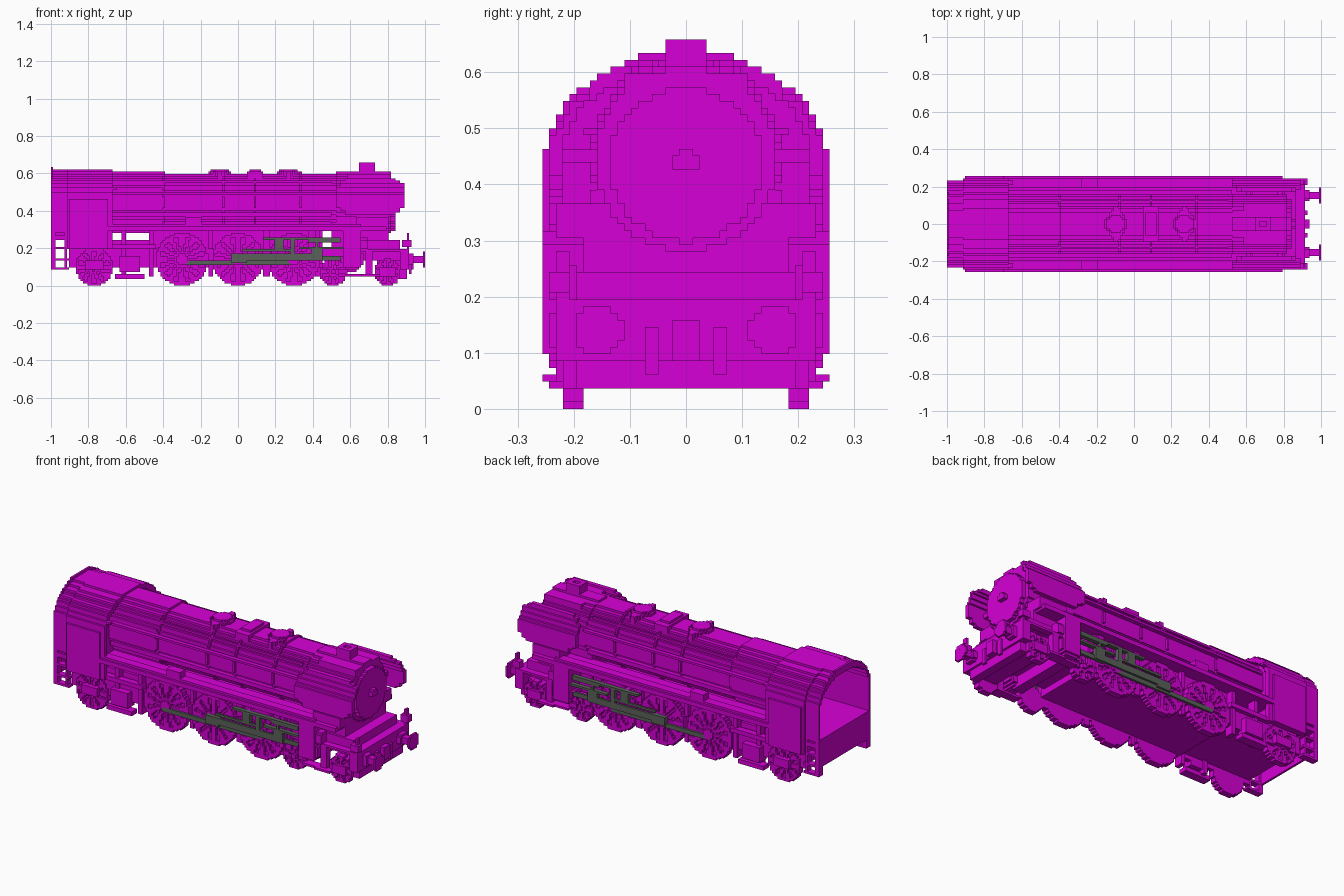
import bpy
import bmesh
import math
from mathutils import Matrix, Vector

default_cube = bpy.data.objects.get("Cube")
if default_cube:
    bpy.data.objects.remove(default_cube, do_unlink=True)

CELL = 2 / 164  # edge of one building block


def make_material(name, colour):
    material = bpy.data.materials.new(name)
    material.use_nodes = True
    material.diffuse_color = colour
    material.node_tree.nodes["Principled BSDF"].inputs["Base Color"].default_value = colour
    return material


magenta = make_material("magenta", (.68, 0, .68, 1))
steel = make_material("dark steel", (.1, .12, .1, 1))


def snap(value):
    return round(value / CELL) * CELL


def build(name, blocks, material=magenta, mirror=False):
    """Join axis-aligned blocks, each given as x, y and z ranges, into one object."""
    bm = bmesh.new()
    blocks = list(blocks)
    if mirror:
        blocks += [(x, (-y[1], -y[0]), z) for x, y, z in blocks]
    for spans in blocks:
        low = Vector([snap(span[0]) for span in spans])
        high = Vector([snap(span[1]) for span in spans])
        size = Vector([max(length, CELL) for length in high - low])
        placement = Matrix.Translation(low + size / 2) @ Matrix.Diagonal(size).to_4x4()
        bmesh.ops.create_cube(bm, size=1, matrix=placement)
    mesh = bpy.data.meshes.new(name)
    bm.to_mesh(mesh)
    bm.free()
    mesh.materials.append(material)
    part = bpy.data.objects.new(name, mesh)
    bpy.context.collection.objects.link(part)


def box(name, x, y, z):
    build(name, [(x, y, z)])


def pair(name, x, y, z, material=magenta):
    build(name, [(x, y, z)], material, mirror=True)


def stepped_runs(inside, across, up):
    """Yield merged cell runs of a stepped two-dimensional shape."""
    for row in range(round(up[0] / CELL), round(up[1] / CELL)):
        start = None
        first, last = round(across[0] / CELL), round(across[1] / CELL)
        for column in range(first, last + 1):
            filled = column < last and inside((column + .5) * CELL, (row + .5) * CELL)
            if filled and start is None:
                start = column
            elif not filled and start is not None:
                yield (start * CELL, column * CELL), (row * CELL, (row + 1) * CELL)
                start = None


def along_x(inside, x, up=(0, .7)):
    return [(x, y, z) for y, z in stepped_runs(inside, (-.3, .3), up)]


def along_y(inside, y):
    return [(x, y, z) for x, z in stepped_runs(inside, (-1, 1), (0, .7))]


def along_z(inside, z):
    return [(x, y, z) for x, y in stepped_runs(inside, (-1, 1), (-.3, .3))]


def disc(centre_a, centre_b, radius):
    return lambda a, b: math.hypot(a - centre_a, b - centre_b) < radius


# Boiler, firebox cladding, bands and smokebox
AXIS = .445
build("boiler", along_x(disc(0, AXIS, .157), (-.7, .55)))
build("firebox_cladding", along_x(disc(0, AXIS, .17), (-.7, -.4)))
build("smokebox", along_x(disc(0, AXIS, .163), (.53, .82)))
build("smokebox_door", along_x(disc(0, AXIS - .01, .137), (.82, .845)))
build("door_handle", along_x(lambda y, z: min(abs(y), abs(z - AXIS)) < CELL
      and disc(0, AXIS, .022)(y, z), (.845, .86)))
for number, x in enumerate((-.4, -.08, .09, .33)):
    build(f"boiler_band_{number}", along_x(disc(0, AXIS, .168), (x, x + CELL)))
box("smokebox_saddle", x=(.5, .8), y=(-.14, .14), z=(.2, .34))
pair("boiler_handrail", x=(-.68, .53), y=(.16, .18), z=(.49, .5))
pair("boiler_pipe", x=(-.68, .5), y=(.15, .17), z=(.36, .39))
pair("top_rail", x=(-.68, .5), y=(.12, .135), z=(.55, .56))

# Domes and chimney
for number, x in enumerate((-.095, .27)):
    build(f"dome_{number}", along_z(lambda a, b: abs(a - x) * 1.2 + abs(b) * .8 < .085
          and abs(a - x) < .062, (.56, .61)))
    build(f"dome_cap_{number}", along_z(disc(x, 0, .05), (.61, .622)))
box("sand_box", x=(.05, .13), y=(-.1, .1), z=(.57, .61))
box("sand_box_lid", x=(.06, .12), y=(-.06, .06), z=(.61, .622))
build("chimney", along_z(lambda a, b: .015 < math.hypot(a - .69, b)
      and max(abs(a - .69), abs(b)) < .038, (.59, .66)))
box("smokebox_cowl", x=(.58, .82), y=(-.11, .11), z=(.55, .6))


# Smoke deflectors with a curved section and chamfered ends
def deflector_section(y, z):
    face = .245 - max(0, z - .47) * .55
    return face - .022 < abs(y) < face


def deflector_slice(start, end, trim):
    return along_x(deflector_section, (start, end), (.38 + trim, .575 - trim))


build("smoke_deflectors", deflector_slice(.53, .55, .04) + deflector_slice(.55, .57, .02)
      + deflector_slice(.57, .84, 0) + deflector_slice(.84, .87, .012)
      + deflector_slice(.87, .885, .03))
pair("deflector_bracket", x=(.6, .62), y=(.13, .23), z=(.44, .46))
pair("deflector_front_bracket", x=(.77, .79), y=(.13, .23), z=(.44, .46))


# Cab: arched shell open at the rear
def arch(half_width, top):
    def inside(y, z):
        rise = max(0, (z - .44) / (top - .44))
        return (abs(y) / half_width) ** 2.2 + rise ** 2.2 < 1
    return inside


outer, inner, rear, rim = arch(.247, .625), arch(.222, .6), arch(.236, .622), arch(.23, .637)
build("cab_shell", along_x(lambda y, z: outer(y, z) and not inner(y, z), (-.91, -.67), (.2, .64)))
build("cab_rear_shell", along_x(lambda y, z: rear(y, z) and not inner(y, z), (-1, -.91), (.28, .64)))
build("cab_roof_rim", along_x(lambda y, z: rim(y, z) and not inner(y, z), (-1, -.988), (.45, .64)))
build("cab_front_wall", along_x(outer, (-.71, -.69), (.28, .64)))
box("cab_floor", x=(-.99, -.69), y=(-.22, .22), z=(.25, .29))
box("cab_rear_beam", x=(-1, -.988), y=(-.23, .23), z=(.13, .29))
pair("cab_side_panel", x=(-.9, -.7), y=(.243, .256), z=(.2, .46))
pair("cab_roof_gutter", x=(-.9, -.65), y=(.21, .232), z=(.51, .525))
box("boiler_backhead", x=(-.75, -.7), y=(-.13, .13), z=(.29, .56))

# Rear ladder frames below the cab
for number, x in enumerate((-1, -.93)):
    pair(f"rear_step_post_{number}", x=(x, x + CELL * 1.6), y=(.2, .23), z=(.08, .28))
for number, z in enumerate((.08, .13, .19, .25)):
    pair(f"rear_step_tread_{number}", x=(-1, -.9), y=(.195, .23), z=(z, z + CELL * 1.6))

# Running boards
pair("running_board", x=(-.7, .79), y=(.12, .256), z=(.295, .32))
pair("running_board_lip", x=(-.7, .66), y=(.2, .25), z=(.32, .335))
pair("front_board_box", x=(.64, .8), y=(.12, .23), z=(.3, .37))
pair("board_tool_box", x=(-.28, -.2), y=(.2, .25), z=(.33, .36))

# Main frame, with a shallow underside and recesses near the front
box("rear_frame", x=(-.9, -.45), y=(-.18, .18), z=(.12, .25))
box("main_frame", x=(-.45, .45), y=(-.18, .18), z=(.1, .29))
box("front_frame", x=(.45, .88), y=(-.16, .16), z=(.13, .2))
box("bogie_bolster", x=(.57, .64), y=(-.18, .18), z=(.07, .2))
box("bogie_frame", x=(.74, .86), y=(-.18, .18), z=(.06, .14))
pair("trailing_frame", x=(-.9, -.42), y=(.18, .205), z=(.1, .2))
pair("trailing_axle_box", x=(-.82, -.72), y=(.2, .243), z=(.08, .13))
pair("injector", x=(-.63, -.52), y=(.18, .24), z=(.07, .16))
pair("injector_pipe", x=(-.69, -.44), y=(.2, .23), z=(.2, .225))
pair("injector_step", x=(-.66, -.5), y=(.2, .25), z=(.04, .055))
for number, x in enumerate((-.62, -.48)):
    pair(f"frame_hanger_{number}", x=(x, x + .025), y=(.17, .22), z=(.05, .3))
for number, x in enumerate((-.16, .14, .42)):
    pair(f"brake_block_{number}", x=(x, x + .03), y=(.18, .21), z=(.05, .12))
    pair(f"spring_hanger_{number}", x=(x, x + .025), y=(.17, .21), z=(.2, .3))


# Spoked wheels
def wheel(name, x, radius, spokes):
    def pattern(a, b):
        distance = math.hypot(a - x, b - radius)
        angle = math.atan2(b - radius, a - x)
        solid = distance > radius * .85 or distance < radius * .28
        return distance < radius and (solid or math.cos(spokes * angle) > -.3)
    build(name + "_web", along_y(disc(x, radius, radius), (.183, .207)), mirror=True)
    build(name + "_spokes", along_y(pattern, (.207, .22)), mirror=True)
    build(name + "_hub", along_y(disc(x, radius, radius * .22), (.22, .232)), mirror=True)


for number, x in enumerate((-.3, 0, .3)):
    wheel(f"driving_wheel_{number}", x, .14, 12)
wheel("trailing_wheel", -.77, .1, 10)
for number, x in enumerate((.51, .8)):
    wheel(f"leading_wheel_{number}", x, .072, 8)

# Cylinders, steam chest and brackets
pair("cylinder_block", x=(.565, .66), y=(.15, .256), z=(.1, .3))
build("cylinder_cover", along_y(disc(.61, .14, .06), (.16, .243)), mirror=True)
build("valve_end", along_x(lambda y, z: disc(.215, .22, .035)(abs(y), z), (.66, .7)))
pair("cylinder_drain", x=(.57, .66), y=(.2, .24), z=(.05, .065))
pair("motion_bracket", x=(.38, .41), y=(.15, .225), z=(.13, .3))

# Rods and valve gear
pair("coupling_rod", x=(-.32, .31), y=(.222, .236), z=(.115, .135), material=steel)
pair("connecting_rod", x=(-.04, .42), y=(.236, .248), z=(.14, .165), material=steel)
pair("crank_pin_block", x=(-.04, .05), y=(.225, .25), z=(.12, .175), material=steel)
pair("crosshead", x=(.39, .45), y=(.222, .25), z=(.13, .2), material=steel)
pair("piston_rod", x=(.44, .57), y=(.222, .236), z=(.14, .155), material=steel)
pair("slide_bar", x=(.33, .57), y=(.225, .245), z=(.19, .205), material=steel)
pair("eccentric_rod", x=(.03, .3), y=(.236, .248), z=(.18, .195), material=steel)
pair("expansion_link", x=(.28, .31), y=(.225, .248), z=(.17, .25), material=steel)
pair("radius_rod", x=(.13, .4), y=(.225, .24), z=(.24, .255), material=steel)
pair("reversing_arm", x=(.19, .24), y=(.225, .24), z=(.2, .245), material=steel)
pair("valve_rod", x=(.38, .55), y=(.225, .245), z=(.235, .26), material=steel)
pair("combination_lever", x=(.41, .43), y=(.236, .248), z=(.18, .25), material=steel)

# Front deck, buffer beam, steps and coupling
box("front_deck", x=(.66, .86), y=(-.2, .2), z=(.2, .245))
box("front_deck_step", x=(.64, .8), y=(-.18, .18), z=(.24, .3))
pair("deck_side_plate", x=(.7, .9), y=(.2, .235), z=(.185, .2))
box("buffer_beam", x=(.87, .915), y=(-.232, .232), z=(.09, .19))
box("beam_lower_edge", x=(.85, .9), y=(-.2, .2), z=(.04, .09))
pair("lamp_post", x=(.9, .915), y=(.21, .235), z=(.18, .28))
pair("lamp", x=(.88, .925), y=(.205, .24), z=(.21, .245))
pair("front_step", x=(.66, .75), y=(.2, .255), z=(.05, .065))
pair("front_step_hanger", x=(.68, .72), y=(.2, .235), z=(.06, .2))
pair("bogie_axle_box", x=(.76, .84), y=(.2, .235), z=(.05, .1))
build("buffer_stems", along_x(lambda y, z: disc(.155, .14, .02)(abs(y), z), (.915, .985)))
build("buffer_sockets", along_x(lambda y, z: disc(.155, .14, .033)(abs(y), z), (.915, .94)))
build("buffer_heads", along_x(lambda y, z: disc(.155, .14, .043)(abs(y), z), (.985, 1)))
box("coupling_hook", x=(.91, .94), y=(-.025, .025), z=(.08, .16))
pair("brake_hose", x=(.91, .93), y=(.05, .07), z=(.06, .145))
